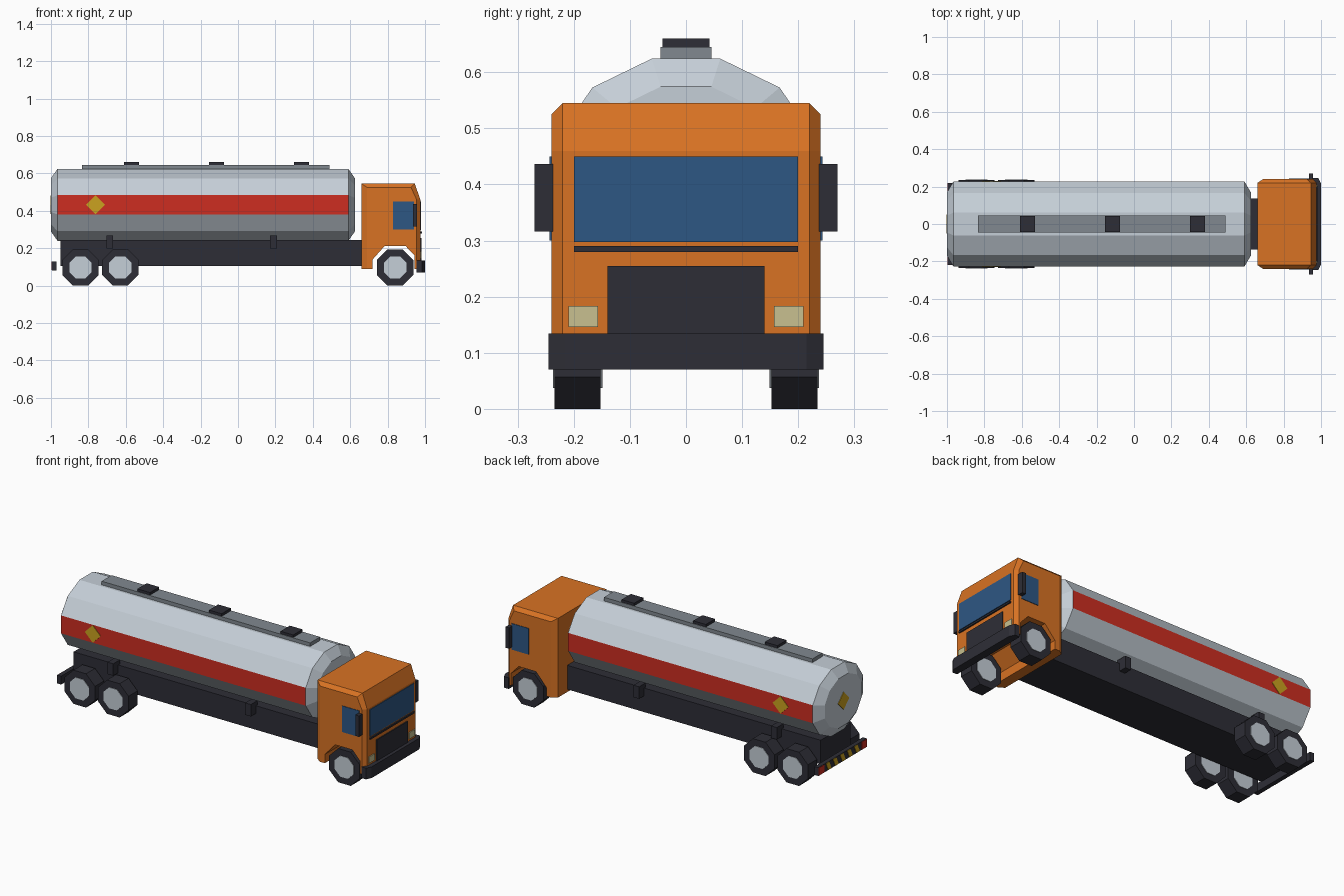
import bpy, bmesh, math

cube = bpy.data.objects.get("Cube")
if cube:
    bpy.data.objects.remove(cube, do_unlink=True)


def material(name, r, g, b):
    m = bpy.data.materials.new(name)
    m.use_nodes = True
    m.diffuse_color = (r, g, b, 1)
    m.node_tree.nodes["Principled BSDF"].inputs["Base Color"].default_value = (r, g, b, 1)
    return m


ORANGE = material("orange paint", 0.69, 0.17, 0.017)
DARK = material("dark grey", 0.027, 0.027, 0.037)
SILVER = material("silver", 0.56, 0.62, 0.68)
GREY = material("mid grey", 0.22, 0.25, 0.28)
RED = material("red", 0.61, 0.027, 0.015)
GLASS = material("blue glass", 0.027, 0.095, 0.23)
CREAM = material("cream lamp", 0.58, 0.53, 0.28)
YELLOW = material("yellow", 0.6, 0.36, 0.014)


def loft(name, rings, *mats):
    """Skin matching closed rings of points and cap both ends."""
    bm = bmesh.new()
    loops = [[bm.verts.new(p) for p in ring] for ring in rings]
    n = len(loops[0])
    for a, b in zip(loops, loops[1:]):
        for i in range(n):
            j = (i + 1) % n
            bm.faces.new((a[i], a[j], b[j], b[i]))
    bm.faces.new(loops[0])
    bm.faces.new(loops[-1])
    bmesh.ops.recalc_face_normals(bm, faces=bm.faces)
    mesh = bpy.data.meshes.new(name)
    bm.to_mesh(mesh)
    bm.free()
    for m in mats:
        mesh.materials.append(m)
    ob = bpy.data.objects.new(name, mesh)
    bpy.context.collection.objects.link(ob)
    return ob


def prism(name, pts, axis, lo, hi, mat):
    """Extrude a 2D outline along x, y or z; the outline uses the other two axes."""
    place = {"x": lambda p, d: (d, p[0], p[1]),
             "y": lambda p, d: (p[0], d, p[1]),
             "z": lambda p, d: (p[0], p[1], d)}[axis]
    return loft(name, [[place(p, d) for p in pts] for d in (lo, hi)], mat)


def rect(a0, a1, b0, b1):
    return [(a0, b0), (a1, b0), (a1, b1), (a0, b1)]


def box(name, x, y, z, mat):
    return prism(name, rect(*x, *y), "z", *z, mat)


def ngon(cx, cz, r, n, turn=0.5):
    return [(cx + r * math.cos((i + turn) * math.tau / n),
             cz + r * math.sin((i + turn) * math.tau / n)) for i in range(n)]


def diamond(cx, cz):
    return ngon(cx, cz, 0.05, 4, 0)


# Tank: twelve-sided oval with tapered ends and a red band on each side
TANK_Z = 0.432
outline = [(0.236 * u, 0.199 * v) for u, v in ngon(0, 0, 1, 12)]
tank = loft("tank", [[(x, y * s, TANK_Z + z * s) for y, z in outline]
                     for x, s in ((-1, 0.74), (-0.965, 1), (0.59, 1), (0.625, 0.74))],
            SILVER, RED)
for face in tank.data.polygons:
    face.material_index = int(abs(face.normal.y) > 0.95)

# Walkway and hatches on the tank
box("walkway", (-0.835, 0.49), (-0.045, 0.045), (0.615, 0.645), GREY)
for x in (-0.57, -0.115, 0.34):
    box("hatch", (x - 0.04, x + 0.04), (-0.042, 0.042), (0.64, 0.66), DARK)

# Chassis
box("chassis", (-0.95, 0.70), (-0.135, 0.135), (0.105, 0.243), DARK)

# Cab: side profile with a wheel arch, chamfered around its outer rim
arch = [(0.945, 0.09), (0.945, 0.16), (0.895, 0.213),
        (0.785, 0.213), (0.72, 0.14), (0.72, 0.09)]


def cab_ring(y, back, top, front):
    shell = [(0.66 + back, 0.09), (0.66 + back, 0.545 - top), (0.945 - front, 0.545 - top),
             (0.975 - front, 0.46), (0.975 - front, 0.09)]
    return [(x, y, z) for x, z in shell + arch]


rim = (0.03, 0.02, 0.02)
loft("cab", [cab_ring(-0.24, *rim), cab_ring(-0.22, 0, 0, 0),
             cab_ring(0.22, 0, 0, 0), cab_ring(0.24, *rim)], ORANGE)

# Cab front details
FRONT = 0.975
for name, y, z, depth, mat in (
        ("windscreen", 0.2, (0.297, 0.45), 0.004, GLASS),
        ("wiper_strip", 0.2, (0.28, 0.29), 0.008, DARK),
        ("grille", 0.14, (0.13, 0.255), 0.006, DARK)):
    box(name, (FRONT - 0.002, FRONT + depth), (-y, y), z, mat)
prism("front_bumper", [(0.955, -0.245), (0.985, -0.245), (1, -0.215),
                       (1, 0.215), (0.985, 0.245), (0.955, 0.245)],
      "z", 0.07, 0.134, DARK)

# Rear bumper with slanted warning stripes
box("rear_bumper", (-0.995, -0.97), (-0.22, 0.22), (0.082, 0.13), DARK)
for i in range(5):
    y = (i - 2) * 0.064
    prism("warning_stripe", [(y - 0.025, 0.084), (y + 0.005, 0.084),
                             (y + 0.025, 0.128), (y - 0.005, 0.128)],
          "x", -0.998, -0.994, YELLOW)
prism("rear_sign", diamond(0, TANK_Z), "x", -1.003, -0.998, YELLOW)

# Parts found on both sides
for side, s in (("right", -1), ("left", 1)):
    def span(a, b):
        return tuple(sorted((s * a, s * b)))

    box(side + "_headlight", (FRONT - 0.002, FRONT + 0.005), span(0.157, 0.209),
        (0.146, 0.183), CREAM)
    box(side + "_tail_light", (-0.998, -0.994), span(0.17, 0.218), (0.084, 0.128), RED)
    box(side + "_window", (0.83, 0.94), span(0.238, 0.243), (0.30, 0.45), GLASS)
    box(side + "_mirror", (0.935, 0.958), span(0.236, 0.27), (0.316, 0.436), DARK)
    prism(side + "_sign", diamond(-0.762, TANK_Z), "y", *span(0.226, 0.231), YELLOW)
    for x in (-0.685, 0.19):
        box(side + "_bracket", (x - 0.018, x + 0.018), span(0.12, 0.18), (0.198, 0.267), DARK)
    for x in (-0.842, -0.629, 0.84):
        prism(side + "_tyre", ngon(x, 0.097, 0.105, 8), "y", *span(0.152, 0.234), DARK)
        prism(side + "_hub", ngon(x, 0.097, 0.065, 8), "y", *span(0.149, 0.237), SILVER)
